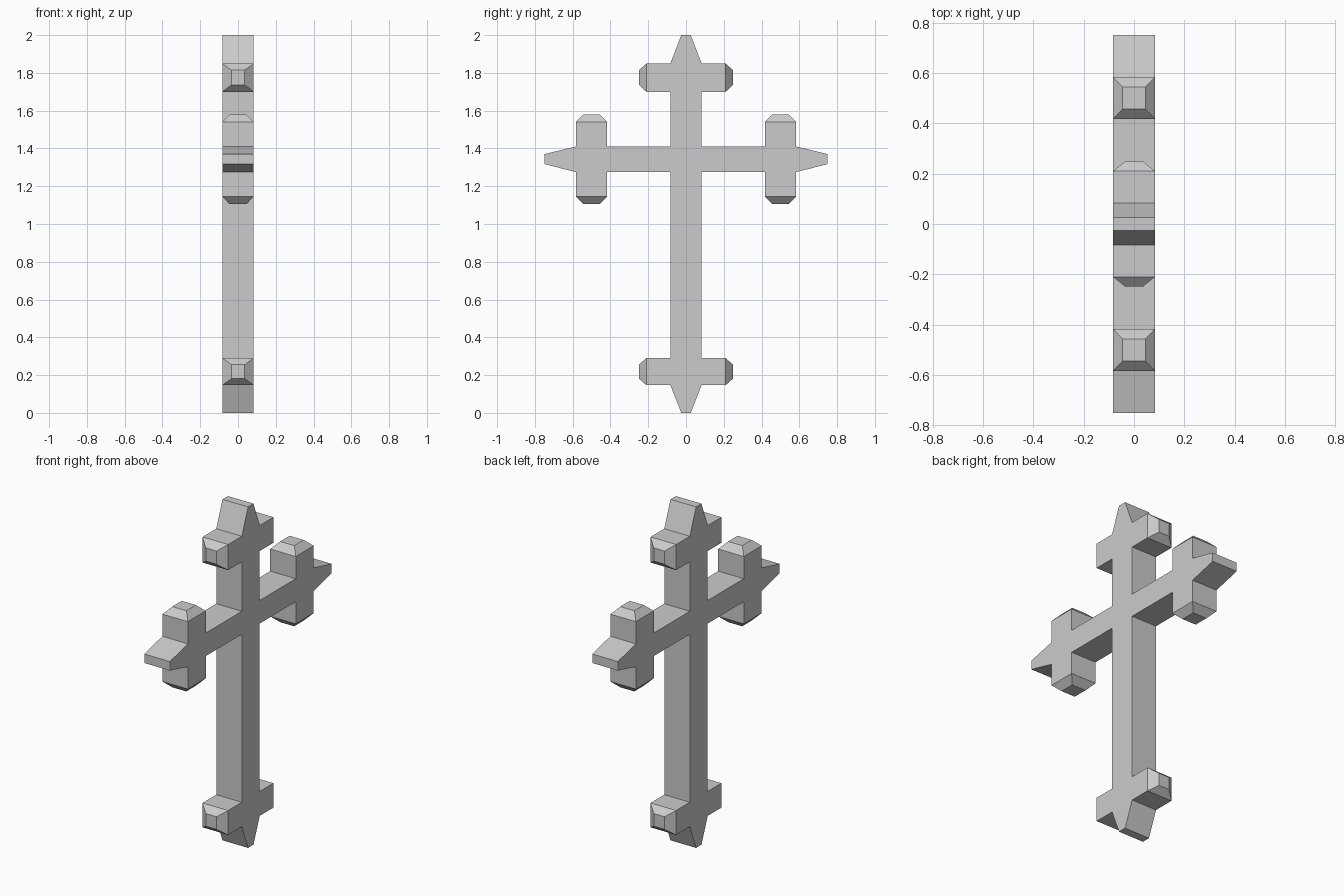
import bpy, bmesh
from mathutils import Vector

if "Cube" in bpy.data.objects:
    bpy.data.objects.remove(bpy.data.objects["Cube"])

HALF = 0.083   # half thickness in x

# Right half of the cross outline (y, z), from top point to bottom point
half = [
    (0.025, 2.0), (0.083, 1.85), (0.21, 1.85), (0.21, 1.70), (0.083, 1.70),
    (0.083, 1.41), (0.417, 1.41), (0.417, 1.54), (0.583, 1.54), (0.583, 1.41),
    (0.75, 1.37), (0.75, 1.317), (0.583, 1.275), (0.583, 1.145), (0.417, 1.145),
    (0.417, 1.275), (0.083, 1.275), (0.083, 0.29), (0.21, 0.29), (0.21, 0.147),
    (0.083, 0.147), (0.025, 0.0),
]
outline = half + [(-y, z) for y, z in reversed(half)]

# Extrude the outline through the thickness
bm = bmesh.new()
profile = bm.faces.new([bm.verts.new((-HALF, y, z)) for y, z in outline])
ext = bmesh.ops.extrude_face_region(bm, geom=[profile], use_keep_orig=True)
bmesh.ops.translate(bm, vec=(2 * HALF, 0, 0),
                    verts=[g for g in ext["geom"] if isinstance(g, bmesh.types.BMVert)])
bmesh.ops.recalc_face_normals(bm, faces=bm.faces)


def bevel_cap(face, height, scale):
    """Raise a tapered, flat-topped cap on an end face."""
    normal = face.normal.copy()
    centre = face.calc_center_median()
    cap = bmesh.ops.extrude_discrete_faces(bm, faces=[face])["faces"][0]
    for v in cap.verts:
        d = v.co - centre
        v.co = centre + Vector((d.x * scale[0], d.y * scale[1], d.z * scale[2])) + normal * height


# Caps on the ends of the eight short cross pieces
bm.normal_update()
side_ends, arm_ends = [], []
for f in bm.faces:
    c = f.calc_center_median()
    if abs(f.normal.y) > 0.99 and abs(abs(c.y) - 0.21) < 0.002:
        side_ends.append(f)
    elif abs(f.normal.z) > 0.99 and min(abs(c.z - 1.54), abs(c.z - 1.145)) < 0.002:
        arm_ends.append(f)
for f in side_ends:
    bevel_cap(f, 0.039, (0.42, 1, 0.52))
for f in arm_ends:
    bevel_cap(f, 0.039, (0.55, 0.53, 1))

bmesh.ops.recalc_face_normals(bm, faces=bm.faces)
mesh = bpy.data.meshes.new("cross")
bm.to_mesh(mesh)
bm.free()
bpy.context.collection.objects.link(bpy.data.objects.new("cross", mesh))
